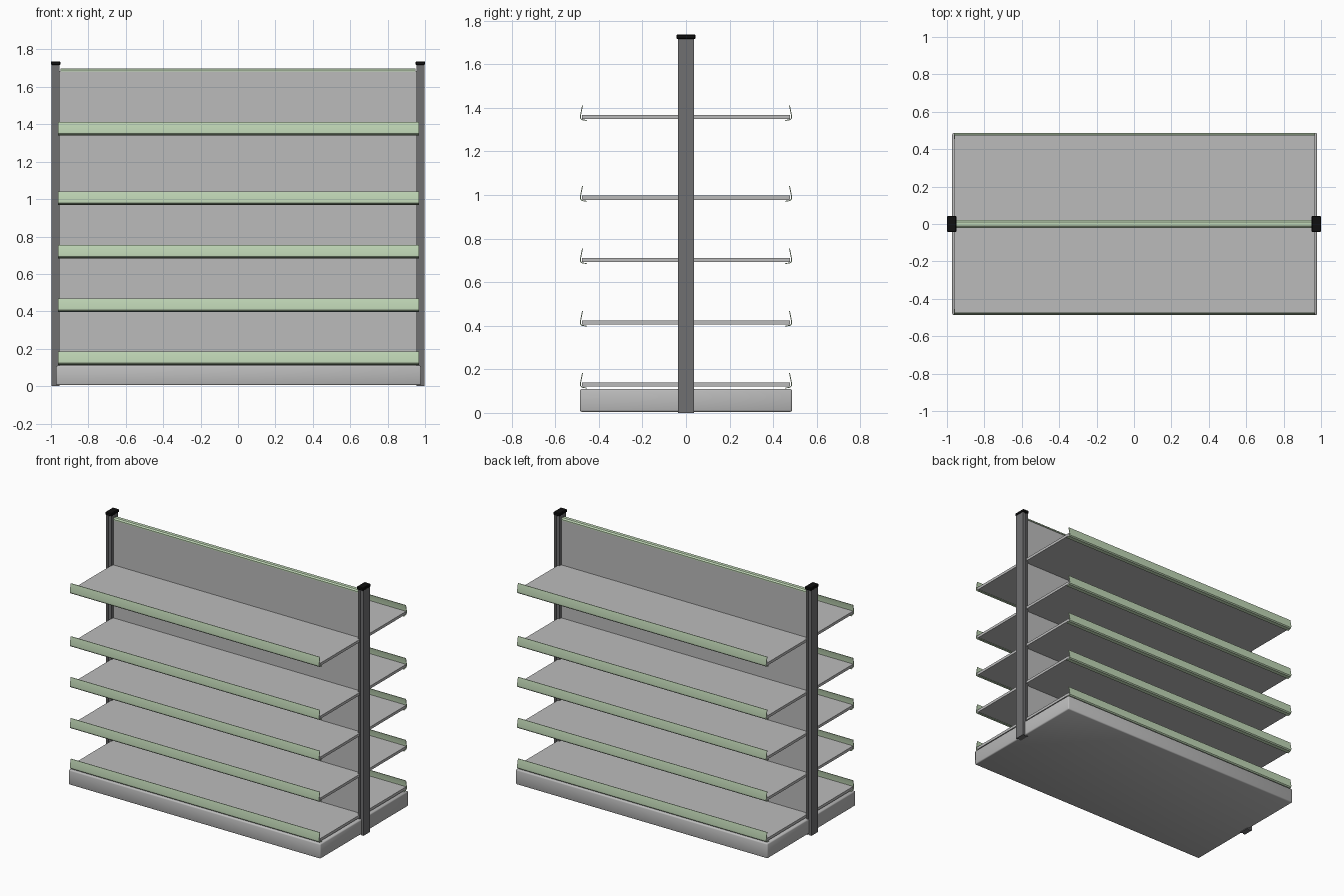
import bpy
import bmesh
from math import radians

old = bpy.data.objects.get("Cube")
if old:
    bpy.data.objects.remove(old, do_unlink=True)


def material(name, r, g, b):
    m = bpy.data.materials.new(name)
    m.use_nodes = True
    m.diffuse_color = (r, g, b, 1)
    m.node_tree.nodes["Principled BSDF"].inputs["Base Color"].default_value = (r, g, b, 1)
    return m


GREY = material("shelf grey", 0.5, 0.5, 0.5)
GREEN = material("pale green", 0.53, 0.68, 0.47)
STEEL = material("dark steel", 0.16, 0.16, 0.165)
BLACK = material("black plastic", 0.005, 0.005, 0.005)


def finish(name, bm, mat, angle=35):
    bmesh.ops.recalc_face_normals(bm, faces=bm.faces)
    me = bpy.data.meshes.new(name)
    bm.to_mesh(me)
    bm.free()
    me.materials.append(mat)
    ob = bpy.data.objects.new(name, me)
    bpy.context.collection.objects.link(ob)
    bpy.ops.object.select_all(action='DESELECT')
    ob.select_set(True)
    bpy.context.view_layer.objects.active = ob
    bpy.ops.object.shade_smooth_by_angle(angle=radians(angle))
    return ob


def box(name, x, y, z, mat, bevel=0.0, segments=2, angle=35):
    """Box from (min, max) ranges, with optional rounded edges."""
    bm = bmesh.new()
    bmesh.ops.create_cube(bm, size=1)
    for v in bm.verts:
        v.co = [r[0] if c < 0 else r[1] for c, r in zip(v.co, (x, y, z))]
    if bevel:
        bmesh.ops.bevel(bm, geom=bm.edges[:], offset=bevel, segments=segments,
                        profile=0.5, affect='EDGES')
    return finish(name, bm, mat, angle)


def extrude(name, profile, axis, start, end, mat):
    """Closed 2D profile swept along x (points are y, z) or z (points are x, y)."""
    bm = bmesh.new()
    place = (lambda p: (start, *p)) if axis == 'x' else (lambda p: (*p, start))
    face = bm.faces.new([bm.verts.new(place(p)) for p in profile])
    top = bmesh.ops.extrude_face_region(bm, geom=[face])["geom"]
    step = (end - start, 0, 0) if axis == 'x' else (0, 0, end - start)
    bmesh.ops.translate(bm, vec=step, verts=[v for v in top if isinstance(v, bmesh.types.BMVert)])
    return finish(name, bm, mat)


# Plinth
box("base", (-0.972, 0.979), (-0.487, 0.487), (0.005, 0.11), GREY, 0.008, 2, 60)

# Centre panel with its green top rail
box("back_panel", (-0.955, 0.955), (-0.016, 0.016), (0.1, 1.685), GREY)
rail = [(-0.021, 1.682), (-0.021, 1.69), (-0.012, 1.698),
        (0.012, 1.698), (0.021, 1.69), (0.021, 1.682)]
extrude("top_rail", rail, 'x', -0.95, 0.95, GREEN)

# Upright posts, with a shallow slot in the front and back faces
for side, label in ((1, "left"), (-1, "right")):
    half = [(0.021, 0.036), (0.005, 0.036), (0.005, 0.03),
            (-0.007, 0.03), (-0.007, 0.036), (-0.021, 0.036)]
    outline = half + [(x, -y) for x, y in reversed(half)]
    outline = [(side * (0.976 + x), y) for x, y in outline]
    extrude(label + "_post", outline, 'z', 0, 1.72, STEEL)
    ends = sorted((side * 0.95, side * 1.0))
    box(label + "_post_cap", ends, (-0.043, 0.043), (1.716, 1.737), BLACK, 0.004, 1)

# Thin curled lip: outer line, then the same line moved inwards
LIP = [(0.477, 0.044), (0.487, -0.006), (0.486, -0.017), (0.479, -0.024), (0.455, -0.028)]
INNER = [(0.456, -0.024), (0.477, -0.020), (0.482, -0.015), (0.483, -0.006), (0.473, 0.044)]

# Shelves on both sides at each level
for n, top in enumerate((0.14, 0.424, 0.711, 0.997, 1.368), 1):
    for s, label in ((-1, "front"), (1, "back")):
        depth = sorted((s * 0.01, s * 0.478))
        box(f"{label}_shelf_{n}", (-0.96, 0.968), depth, (top - 0.019, top), GREY)
        lip = [(s * y, top + z) for y, z in LIP + INNER]
        extrude(f"{label}_shelf_lip_{n}", lip, 'x', -0.962, 0.968, GREEN)
